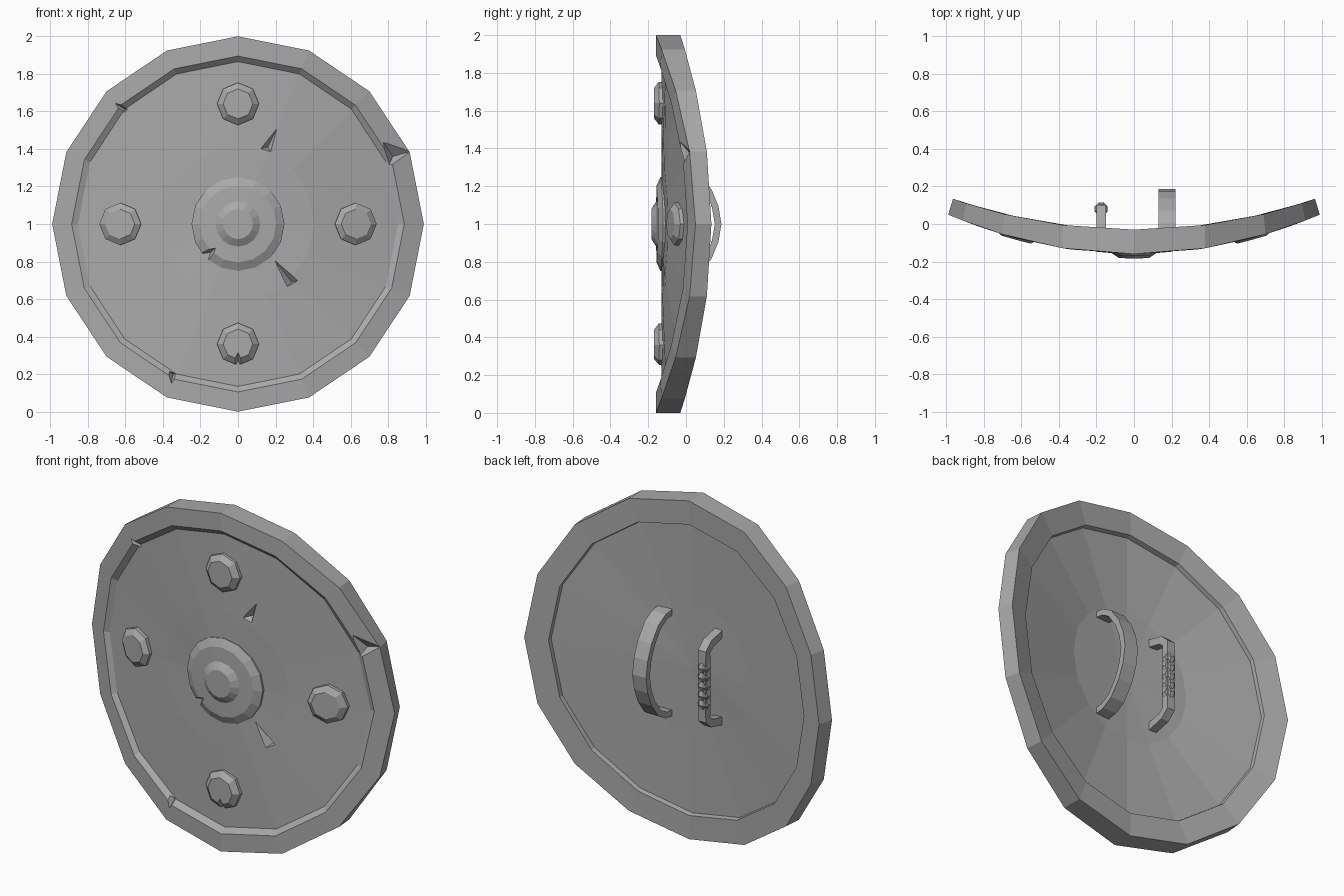
import bpy
import bmesh
from math import cos, sin, pi
from mathutils import Vector

cube = bpy.data.objects.get("Cube")
if cube:
    bpy.data.objects.remove(cube, do_unlink=True)

grey = bpy.data.materials.new("grey metal")
grey.use_nodes = True
colour = (0.4, 0.4, 0.4, 1)
grey.diffuse_color = colour
grey.node_tree.nodes["Principled BSDF"].inputs["Base Color"].default_value = colour


def warp(x, z, t):
    """Curve a flat point (t is depth behind the rim face) around the upright axis."""
    return Vector((0.99 * x * (1 - 0.2 * t * x * x),
                   -0.16 + t + (0.21 - 0.35 * t) * x * x, 1 + z))


def finish(name, bm):
    bmesh.ops.recalc_face_normals(bm, faces=bm.faces)
    mesh = bpy.data.meshes.new(name)
    bm.to_mesh(mesh)
    bm.free()
    obj = bpy.data.objects.new(name, mesh)
    bpy.context.collection.objects.link(obj)
    mesh.materials.append(grey)
    return obj


def skin(bm, rings, closed_ends=True):
    """Bridge rings of vertices into a tube and cap its ends."""
    n = len(rings[0])
    for a, b in zip(rings, rings[1:]):
        for i in range(n):
            j = (i + 1) % n
            bm.faces.new((a[i], a[j], b[j], b[i]))
    if closed_ends:
        bm.faces.new(rings[0])
        bm.faces.new(rings[-1])


def disc(name, profile, sides, cx=0, cz=0, fan=False):
    """Turn a (radius, depth) profile around the front axis, then curve it."""
    bm = bmesh.new()
    rings = []
    for r, t in profile:
        angles = [pi / 2 + 2 * pi * i / sides for i in range(sides)]
        rings.append([bm.verts.new(warp(cx + r * cos(a), cz + r * sin(a), t)) for a in angles])
    skin(bm, rings, not fan)
    if fan:
        for ring, (r, t) in ((rings[0], profile[0]), (rings[-1], profile[-1])):
            hub = bm.verts.new(warp(cx, cz, t))
            for i in range(sides):
                bm.faces.new((ring[i], ring[(i + 1) % sides], hub))
    return finish(name, bm)


def notch(target, tip, a, b, deep, top, depth):
    """Chip a tapered wedge out of a part."""
    bm = bmesh.new()
    v = [bm.verts.new(warp(x, z - 1, t)) for (x, z), t in
         zip((tip, a, b, deep), (top, top, top, depth))]
    for tri in ((0, 1, 2), (0, 1, 3), (1, 2, 3), (2, 0, 3)):
        bm.faces.new([v[i] for i in tri])
    cutter = finish("notch_cutter", bm)
    cutter.hide_render = True
    mod = target.modifiers.new("notch", "BOOLEAN")
    mod.object = cutter
    mod.operation = "DIFFERENCE"
    mod.solver = "EXACT"
    bpy.context.view_layer.objects.active = target
    bpy.ops.object.modifier_apply(modifier=mod.name)
    bpy.data.objects.remove(cutter, do_unlink=True)


def band(name, x, half, width, thick):
    """Sweep a rectangle along a (y, z) half path mirrored top to bottom."""
    path = [Vector((0, y, 1 + z)) for y, z in half]
    path += [Vector((0, y, 1 - z)) for y, z in reversed(half) if z > 0]
    bm = bmesh.new()
    rings = []
    for i, p in enumerate(path):
        d_in = (p - path[max(i - 1, 0)]).normalized()
        d_out = (path[min(i + 1, len(path) - 1)] - p).normalized()
        d = (d_in + d_out).normalized()
        side = Vector((0, -d.z, d.y)) * thick / 2
        across = Vector((width / 2, 0, 0))
        mid = p + Vector((x, 0, 0))
        rings.append([bm.verts.new(mid + s) for s in
                      (side + across, side - across, -side - across, across - side)])
    skin(bm, rings)
    return finish(name, bm)


# Shield body: recessed front panel, raised rim, recessed back
body = disc("shield_body", [(0.41, 0.03), (0.865, 0.03), (0.895, 0), (1, 0),
                            (1, 0.13), (0.86, 0.13), (0.855, 0.1), (0.4, 0.1)], 16, fan=True)

# Battle damage in the panel and rim
notch(body, (0.22, 1.53), (0.115, 1.4), (0.18, 1.38), (0.16, 1.41), 0.022, 0.07)
notch(body, (0.17, 0.84), (0.33, 0.7), (0.26, 0.66), (0.29, 0.69), 0.022, 0.07)
notch(body, (0.94, 1.39), (0.77, 1.45), (0.8, 1.29), (0.84, 1.36), -0.01, 0.06)
notch(body, (-0.67, 1.65), (-0.56, 1.62), (-0.62, 1.56), (-0.61, 1.61), -0.01, 0.05)
notch(body, (-0.36, 0.14), (-0.39, 0.23), (-0.31, 0.21), (-0.35, 0.2), -0.01, 0.05)

# Stepped centre boss
boss = disc("centre_boss", [(0.25, 0.05), (0.25, 0.026), (0.205, 0.004), (0.12, 0.002),
                            (0.08, -0.023)], 16)
notch(boss, (-0.11, 0.88), (-0.24, 0.86), (-0.15, 0.77), (-0.17, 0.83), -0.008, 0.06)

# Four studs
for label, cx, cz in (("top", 0, 0.64), ("bottom", 0, -0.64),
                      ("left", 0.635, 0), ("right", -0.635, 0)):
    stud = disc(label + "_stud", [(0.113, 0.06), (0.113, 0.016), (0.08, -0.01)], 8, cx, cz)
    if label == "bottom":
        notch(stud, (0, 0.32), (-0.05, 0.23), (0.05, 0.23), (0, 0.25), -0.015, 0.05)

# Arm strap
band("arm_strap", 0.175, [(-0.07, 0.3), (0, 0.29), (0.06, 0.255), (0.12, 0.175),
                          (0.155, 0.09), (0.17, 0)], 0.09, 0.035)

# Hand grip: bracket with a ribbed handle
band("grip_bracket", -0.175, [(-0.07, 0.26), (0.04, 0.235), (0.08, 0.2), (0.08, 0.12)],
     0.05, 0.045)
bm = bmesh.new()
rings = []
for k in range(11):
    r = 0.026 if k % 2 == 0 else 0.037
    rings.append([bm.verts.new((-0.175 + r * cos(pi / 4 * (i + 0.5)),
                                0.08 + r * sin(pi / 4 * (i + 0.5)), 0.865 + 0.027 * k))
                  for i in range(8)])
skin(bm, rings)
finish("grip_ribs", bm)
